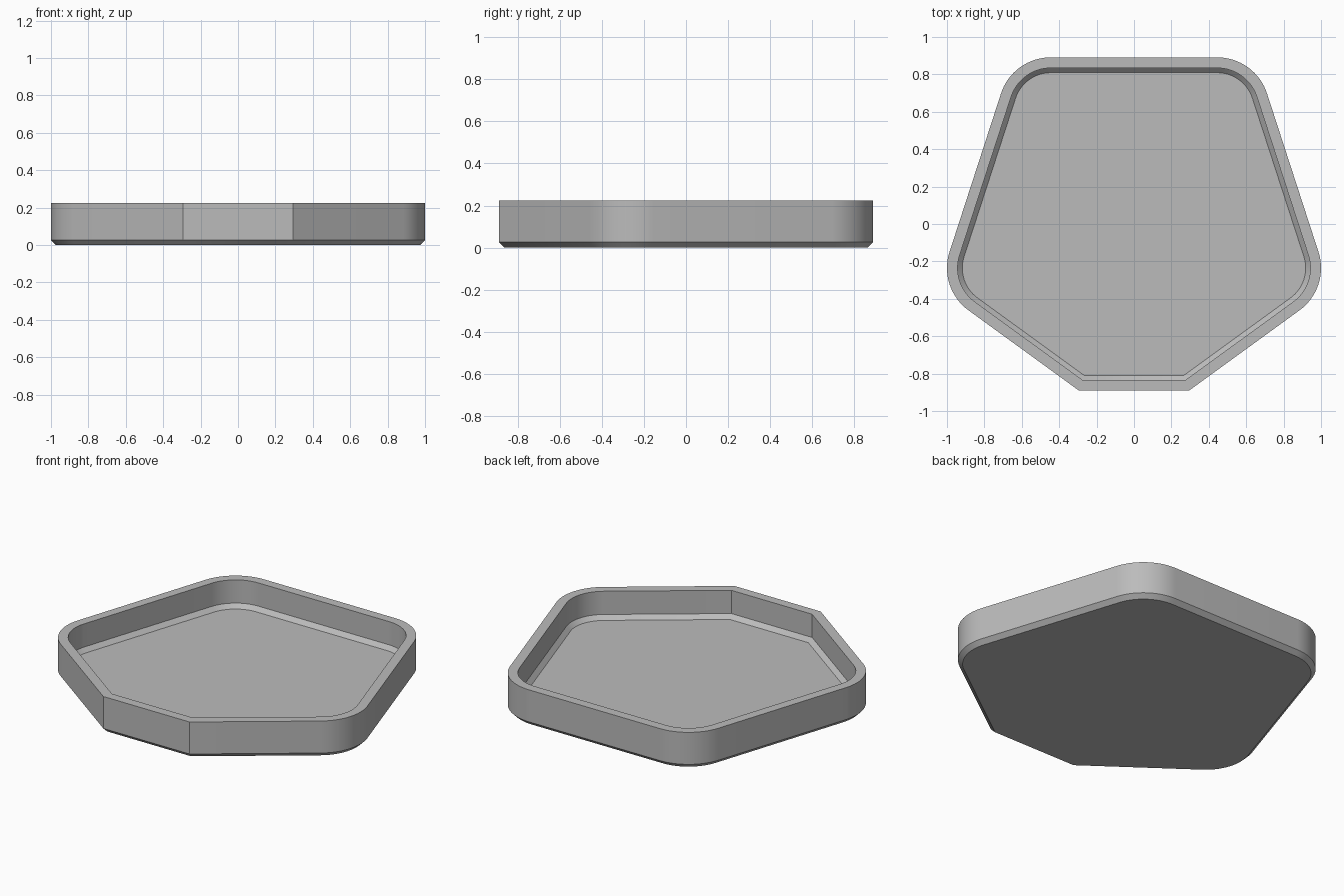
import bpy
import bmesh
from math import sin, cos, radians

cube = bpy.data.objects.get("Cube")
if cube:
    bpy.data.objects.remove(cube, do_unlink=True)

APOTHEM, RADIUS, FRONT, STEPS = 0.8924, 0.28, 0.891, 16
CENTRE_Y = -0.0014
C36, S36 = cos(radians(36)), sin(radians(36))


def outline(inset):
    """Rounded pentagon with its front point cut off, offset inwards."""
    a, r = APOTHEM - inset, RADIUS - inset
    reach = (a - r) / C36
    pts = []
    for corner in (-18, 54, 126, 198):
        cx, cy = reach * cos(radians(corner)), reach * sin(radians(corner)) + CENTRE_Y
        for i in range(STEPS + 1):
            t = radians(corner - 36 + 72 * i / STEPS)
            pts.append((cx + r * cos(t), cy + r * sin(t)))
    y = -(FRONT - inset)
    x = (a + C36 * (y - CENTRE_Y)) / S36
    return pts + [(-x, y), (x, y)]


# Wall section as (inset, height), from the underside over the rim to the floor
section = [(0.026, 0), (0, 0.026), (0, 0.223), (0.057, 0.223),
           (0.057, 0.08), (0.082, 0.055)]

bm = bmesh.new()
rings = [[bm.verts.new((x, y, z)) for x, y in outline(d)] for d, z in section]
for low, high in zip(rings, rings[1:]):
    n = len(low)
    for i in range(n):
        j = (i + 1) % n
        bm.faces.new((low[i], low[j], high[j], high[i]))
bm.faces.new(rings[0][::-1])   # underside
bm.faces.new(rings[-1])        # tray floor
bmesh.ops.recalc_face_normals(bm, faces=bm.faces)
mesh = bpy.data.meshes.new("tray")
bm.to_mesh(mesh)
bm.free()

tray = bpy.data.objects.new("tray", mesh)
bpy.context.collection.objects.link(tray)

# Plain grey
grey = bpy.data.materials.new("grey")
grey.use_nodes = True
colour = (0.5, 0.5, 0.5, 1)
grey.diffuse_color = colour
grey.node_tree.nodes["Principled BSDF"].inputs["Base Color"].default_value = colour
mesh.materials.append(grey)

# Smooth corners, crisp edges
bpy.ops.object.select_all(action="DESELECT")
tray.select_set(True)
bpy.context.view_layer.objects.active = tray
bpy.ops.object.shade_smooth_by_angle(angle=radians(30))
